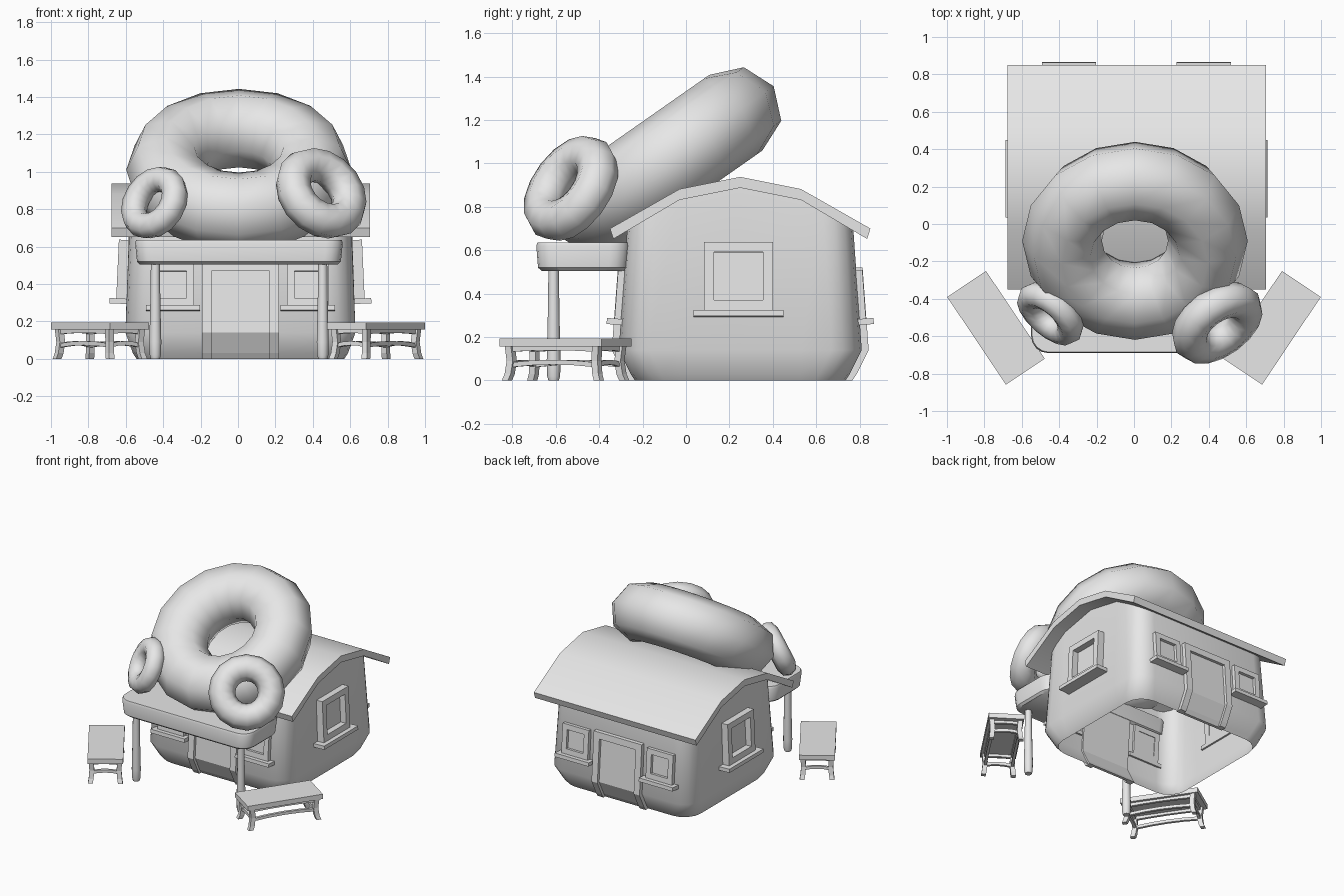
import bpy, bmesh, math
from mathutils import Vector, Matrix

if "Cube" in bpy.data.objects:
    bpy.data.objects.remove(bpy.data.objects["Cube"])

X0, Y0 = 0.013, 0.25          # house centre
grey = bpy.data.materials.new("plain_grey")
grey.diffuse_color = (0.8, 0.8, 0.8, 1)
grey.use_nodes = True
grey.node_tree.nodes["Principled BSDF"].inputs["Base Color"].default_value = grey.diffuse_color


def finish(bm, name, angle=None):
    bmesh.ops.recalc_face_normals(bm, faces=bm.faces)
    me = bpy.data.meshes.new(name)
    bm.to_mesh(me)
    bm.free()
    me.materials.append(grey)
    ob = bpy.data.objects.new(name, me)
    bpy.context.collection.objects.link(ob)
    if angle:
        bpy.ops.object.select_all(action='DESELECT')
        ob.select_set(True)
        bpy.context.view_layer.objects.active = ob
        bpy.ops.object.shade_smooth_by_angle(angle=math.radians(angle))
    return ob


def loft(bm, rings, cap_start=True, cap_end=True, m=Matrix()):
    """Skin a series of closed rings."""
    vs = [[bm.verts.new(m @ Vector(p)) for p in r] for r in rings]
    n = len(vs[0])
    for a, b in zip(vs, vs[1:]):
        for i in range(n):
            j = (i + 1) % n
            bm.faces.new((a[i], a[j], b[j], b[i]))
    if cap_start:
        bm.faces.new(vs[0])
    if cap_end:
        bm.faces.new(vs[-1])


def prism(bm, profile, x0, x1):
    """Extrude a (y, z) outline along x."""
    loft(bm, [[(x, y, z) for y, z in profile] for x in (x0, x1)])


def box(bm, x0, x1, y0, y1, z0, z1, m=Matrix()):
    loft(bm, [[(x0, y0, z), (x1, y0, z), (x1, y1, z), (x0, y1, z)] for z in (z0, z1)], m=m)


def rounded_rect(cx, cy, hx, hy, r, z, n=4, side_ys=()):
    pts = []
    for k, (sx, sy) in enumerate(((1, 1), (-1, 1), (-1, -1), (1, -1))):
        for i in range(n + 1):
            a = math.pi / 2 * (k + i / n)
            pts.append((cx + sx * (hx - r) + r * math.cos(a),
                        cy + sy * (hy - r) + r * math.sin(a), z))
        if k == 1:
            pts += [(cx - hx, y, z) for y in sorted(side_ys, reverse=True)]
        if k == 3:
            pts += [(cx + hx, y, z) for y in sorted(side_ys)]
    return pts


# Roof: bent slab
roof_top = [(-0.35, 0.70), (-0.03, 0.882), (0.25, 0.938), (0.53, 0.882), (0.85, 0.70)]
roof_low = [(-0.335, 0.652), (-0.03, 0.832), (0.25, 0.888), (0.53, 0.832), (0.835, 0.652)]
bm = bmesh.new()
prism(bm, roof_top + roof_low[::-1], -0.675, 0.705)
finish(bm, "roof", 32)


def roof_z(y):
    for (ya, za), (yb, zb) in zip(roof_top, roof_top[1:]):
        if ya <= y <= yb:
            return za + (zb - za) * (y - ya) / (yb - ya)
    return 0.7


# Walls: rounded shell, open below, top following the roof
sections = [(0.0, 0.555, 0.485), (0.03, 0.575, 0.505), (0.14, 0.615, 0.56), (0.68, 0.59, 0.52)]
knees = (-0.03, 0.25, 0.53)
rings = [rounded_rect(X0, Y0, hx, hy, 0.14, z, side_ys=knees) for z, hx, hy in sections]
rings[-1] = [(x, y, roof_z(y) - 0.03) for x, y, z in rings[-1]]
bm = bmesh.new()
loft(bm, rings, False, False)
finish(bm, "walls", 50)


def half_depth(z):
    for (za, _, a), (zb, _, b) in zip(sections, sections[1:]):
        if za <= z <= zb:
            return a + (b - a) * (z - za) / (zb - za)


# Windows: four-bar frame, pane and sill
def window(name, x, y, zc, turn, tilt, hw, hh, bar, depth, sill):
    m = (Matrix.Translation((x, y, zc)) @ Matrix.Rotation(math.radians(turn), 4, 'Z')
         @ Matrix.Rotation(math.radians(-tilt), 4, 'X'))
    bm = bmesh.new()
    for s in (-1, 1):
        xa, xb = sorted((s * hw, s * (hw - bar)))
        za, zb = sorted((s * hh, s * (hh - bar)))
        box(bm, xa, xb, -depth, 0.015, -hh, hh, m)
        box(bm, bar - hw, hw - bar, -depth, 0.015, za, zb, m)
    box(bm, bar - hw, hw - bar, -0.008, 0.01, bar - hh, hh - bar, m)
    box(bm, -sill, sill, -depth - 0.035, 0.015, -hh - 0.028, -hh, m)
    finish(bm, name)


for face, sy, turn in (("front", -1, 0), ("back", 1, 180)):
    for side, sx in (("left", -1), ("right", 1)):
        window(f"{face}_{side}_window", X0 + sx * 0.36, Y0 + sy * half_depth(0.395), 0.395,
               turn, 4.2, 0.112, 0.112, 0.04, 0.03, 0.145)
    # Door and its frame bend along the wall
    def strip(bm, x0, x1, zs, out):
        line = [(Y0 + sy * (half_depth(z) + out), z) for z in zs]
        back = [(Y0 + sy * (half_depth(z) - 0.012), z) for z in zs]
        prism(bm, line + back[::-1], x0, x1)
    bm = bmesh.new()
    for s in (-1, 1):
        xa, xb = sorted((X0 + s * 0.155, X0 + s * 0.205))
        strip(bm, xa, xb, (0, 0.03, 0.14, 0.52), 0.032)
    strip(bm, X0 - 0.155, X0 + 0.155, (0.47, 0.52), 0.032)
    finish(bm, f"{face}_door_frame")
    bm = bmesh.new()
    strip(bm, X0 - 0.155, X0 + 0.155, (0, 0.03, 0.14, 0.47), 0.01)
    finish(bm, f"{face}_door")

for side, sx in (("left", -1), ("right", 1)):
    window(f"{side}_side_window", X0 + sx * 0.602, 0.242, 0.478, sx * 90, 2.6,
           0.16, 0.157, 0.046, 0.055, 0.207)

# Porch canopy
bm = bmesh.new()
loft(bm, [rounded_rect(0.005, -0.475, hx, hy, 0.09, z)
          for z, hx, hy in ((0.505, 0.53, 0.19), (0.52, 0.545, 0.207),
                            (0.62, 0.555, 0.215), (0.636, 0.55, 0.21))])
finish(bm, "porch_canopy", 35)

# Porch posts: turned profile
for side, x in (("left", -0.442), ("right", 0.453)):
    bm = bmesh.new()
    loft(bm, [[(x + r * math.cos(math.tau * i / 12), -0.61 + r * math.sin(math.tau * i / 12), z)
               for i in range(12)]
              for z, r in ((0, 0.024), (0.02, 0.03), (0.09, 0.032), (0.3, 0.027), (0.51, 0.024))])
    finish(bm, f"{side}_post", 50)


# Ring cakes
def ring_cake(name, centre, axis, major, minor):
    q = Vector(axis).to_track_quat('Z', 'Y')
    bpy.ops.mesh.primitive_torus_add(major_segments=16, minor_segments=8, major_radius=major,
                                     minor_radius=minor, location=centre, rotation=q.to_euler())
    ob = bpy.context.object
    ob.name = name
    ob.data.materials.append(grey)
    bpy.ops.object.shade_smooth()


tilt = math.radians(35)
ring_cake("large_ring", (0.005, -0.09, 1.01), (0, -math.sin(tilt), math.cos(tilt)), 0.39, 0.213)
ring_cake("right_ring", (0.445, -0.53, 0.885), (0.51, -0.70, 0.51), 0.174, 0.095)
ring_cake("left_ring", (-0.447, -0.48, 0.835), (-0.60, -0.68, 0.41), 0.137, 0.07)


# Benches: slab seat, kicked legs, arched rails
def arched_rail(bm, p, q, rise, w, h, m):
    p, q = Vector(p), Vector(q)
    d = (q - p).normalized()
    n = Vector((-d.y, d.x, 0)) * w / 2
    up = Vector((0, 0, h / 2))
    rings = []
    for i in range(5):
        t = i / 4
        c = p.lerp(q, t) + Vector((0, 0, rise * 4 * t * (1 - t)))
        rings.append([c - n - up, c + n - up, c + n + up, c - n + up])
    loft(bm, rings, m=m)


for side, s in (("left", -1), ("right", 1)):
    m = Matrix.Translation((s * 0.738, -0.555, 0)) @ Matrix.Rotation(s * math.atan2(0.47, 0.315), 4, 'Z')
    bm = bmesh.new()
    box(bm, -0.282, 0.282, -0.125, 0.125, 0.157, 0.194, m)
    finish(bm, f"{side}_bench_seat")
    bm = bmesh.new()
    for u in (-1, 1):
        for v in (-1, 1):
            loft(bm, [[(u * a + i * 0.017, v * b + j * 0.017, z)
                       for i, j in ((-1, -1), (1, -1), (1, 1), (-1, 1))]
                      for z, a, b in ((0, 0.255, 0.105), (0.03, 0.243, 0.1),
                                      (0.09, 0.235, 0.095), (0.158, 0.242, 0.1))], m=m)
        for z, rise, h in ((0.072, 0.012, 0.022), (0.145, 0.006, 0.025)):
            arched_rail(bm, (-0.235, u * 0.095, z), (0.235, u * 0.095, z), rise, 0.02, h, m)
            arched_rail(bm, (u * 0.235, -0.095, z), (u * 0.235, 0.095, z), rise, 0.02, h, m)
    finish(bm, f"{side}_bench_legs")
